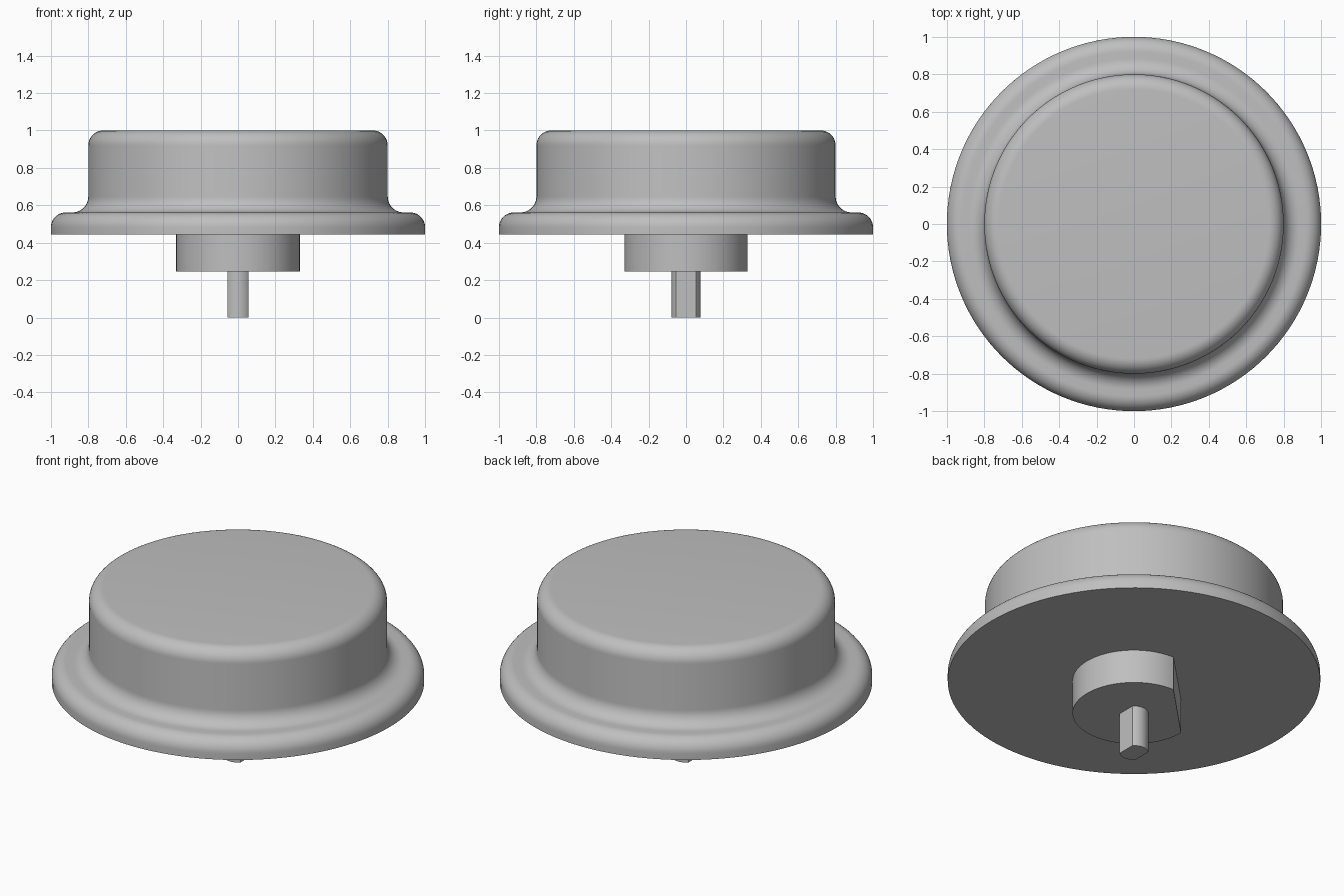
import bpy, bmesh
from math import sin, cos, acos, pi, radians

if "Cube" in bpy.data.objects:
    bpy.data.objects.remove(bpy.data.objects["Cube"])

grey = bpy.data.materials.new("light_grey")
grey.use_nodes = True
grey.diffuse_color = (0.52, 0.52, 0.52, 1)
grey.node_tree.nodes["Principled BSDF"].inputs["Base Color"].default_value = grey.diffuse_color


def arc(cx, cy, r, a0, a1, n=10):
    """Points on a circular arc, angles in degrees."""
    steps = [radians(a0 + (a1 - a0) * i / n) for i in range(n + 1)]
    return [(cx + r * cos(a), cy + r * sin(a)) for a in steps]


def finish(bm, name):
    bmesh.ops.recalc_face_normals(bm, faces=bm.faces)
    mesh = bpy.data.meshes.new(name)
    bm.to_mesh(mesh)
    bm.free()
    mesh.materials.append(grey)
    obj = bpy.data.objects.new(name, mesh)
    bpy.context.collection.objects.link(obj)
    bpy.ops.object.select_all(action='DESELECT')
    obj.select_set(True)
    bpy.context.view_layer.objects.active = obj
    bpy.ops.object.shade_smooth_by_angle(angle=radians(30))
    return obj


def lathe(name, profile, sides=128):
    """Turned solid, closed by flat discs at both ends of the profile."""
    bm = bmesh.new()
    rings = []
    for r, z in profile:
        rings.append([bm.verts.new((r * cos(2 * pi * i / sides), r * sin(2 * pi * i / sides), z))
                      for i in range(sides)])
    for low, high in zip(rings, rings[1:]):
        for i in range(sides):
            j = (i + 1) % sides
            bm.faces.new((low[i], low[j], high[j], high[i]))
    bm.faces.new(rings[0])
    bm.faces.new(rings[-1])
    return finish(bm, name)


def extrude(name, outline, z0, z1):
    """Upright prism from a flat outline."""
    bm = bmesh.new()
    base = bm.faces.new([bm.verts.new((x, y, z0)) for x, y in outline])
    top = bmesh.ops.extrude_face_region(bm, geom=[base], use_keep_orig=True)
    verts = [v for v in top["geom"] if isinstance(v, bmesh.types.BMVert)]
    bmesh.ops.translate(bm, verts=verts, vec=(0, 0, z1 - z0))
    return finish(bm, name)


# Round cap with a rounded rim, blended into a wide flange
lathe("cap_and_flange",
      [(1.0, 0.445)]
      + arc(0.92, 0.482, 0.08, 0, 90)
      + arc(0.885, 0.647, 0.085, 270, 180)
      + arc(0.72, 0.92, 0.08, 0, 90))

# Round boss with one flat on its back-right diagonal
extrude("mounting_boss", arc(0, 0, 0.33, -180, 90, 72), 0.245, 0.446)

# Shaft with a flat on either side
half = 90 - math_angle if (math_angle := acos(0.055 / 0.077) * 180 / pi) else 0
extrude("shaft",
        arc(0, 0, 0.077, 90 - half, 90 + half, 12) + arc(0, 0, 0.077, 270 - half, 270 + half, 12),
        0.0, 0.246)
